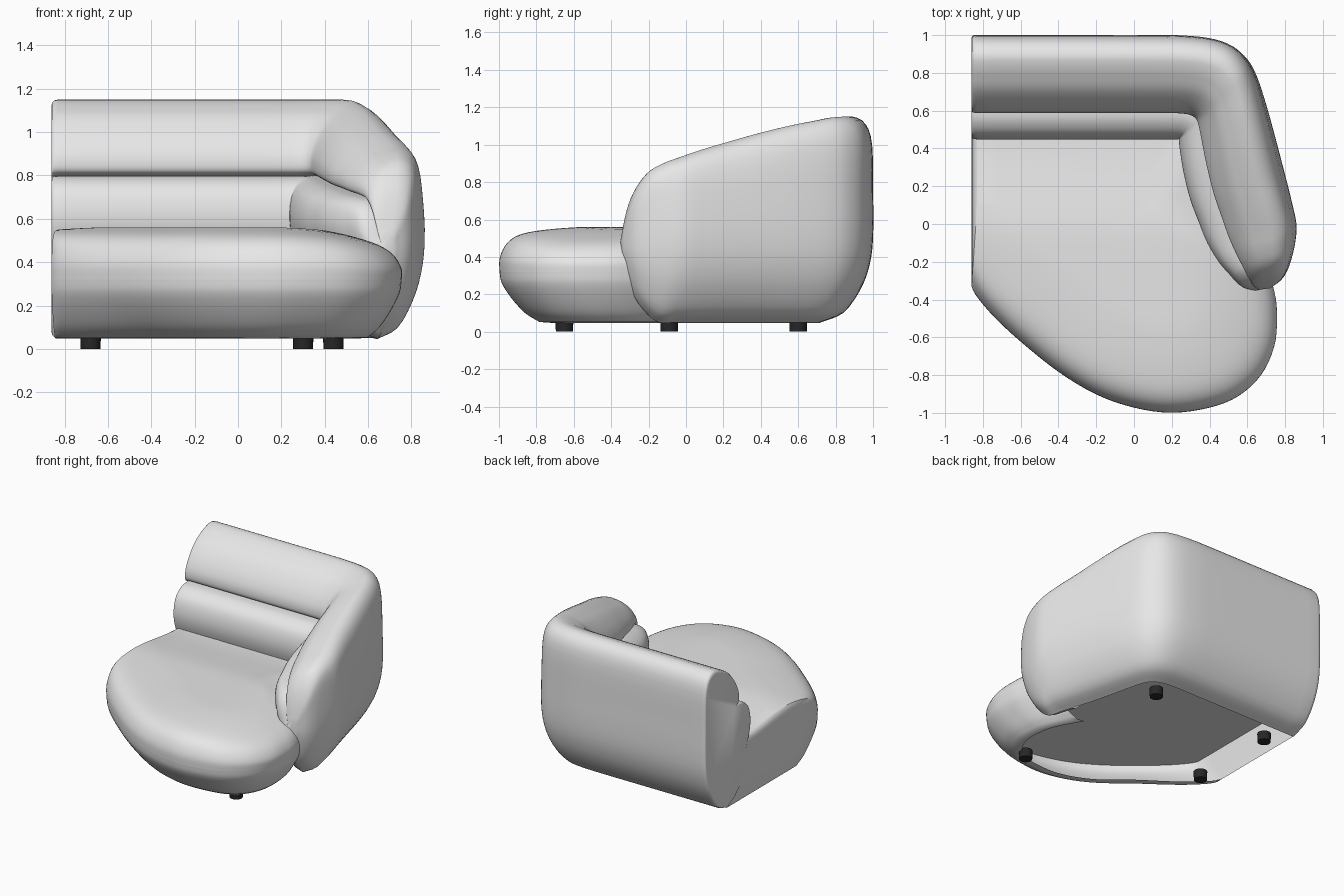
import bpy, bmesh, math
from mathutils import Vector

if "Cube" in bpy.data.objects:
    bpy.data.objects.remove(bpy.data.objects["Cube"])


def material(name, rgb, rough):
    m = bpy.data.materials.new(name)
    m.use_nodes = True
    m.diffuse_color = (*rgb, 1)
    node = m.node_tree.nodes["Principled BSDF"]
    node.inputs["Base Color"].default_value = (*rgb, 1)
    node.inputs["Roughness"].default_value = rough
    return m


fabric = material("light_grey_fabric", (0.8, 0.8, 0.8), 0.8)
black = material("black_plastic", (0.02, 0.02, 0.02), 0.5)


def spline(points, steps):
    """Smooth curve through points of any dimension."""
    p = [Vector(q) for q in points]
    p = [2 * p[0] - p[1]] + p + [2 * p[-1] - p[-2]]
    out = []
    for i in range(1, len(p) - 2):
        a, b, c, d = p[i - 1:i + 3]
        for k in range(steps):
            t = k / steps
            out.append(0.5 * (2 * b + (c - a) * t + (2 * a - 5 * b + 4 * c - d) * t * t
                              + (3 * b - a - 3 * c + d) * t ** 3))
    return out + [p[-2]]


def clamp(t):
    return min(max(t, 0), 1)


def smooth(t):
    t = clamp(t)
    return t * t * (3 - 2 * t)


def loft(name, rings, cyclic=False, caps=(False, False), keep=lambda i, j: True):
    """Skin a list of equal point rings."""
    bm = bmesh.new()
    vs = [[bm.verts.new(q) for q in ring] for ring in rings]
    n = len(rings[0])
    for i in range(len(rings) - 1):
        for j in range(n if cyclic else n - 1):
            if keep(i, j):
                k = (j + 1) % n
                bm.faces.new((vs[i][j], vs[i][k], vs[i + 1][k], vs[i + 1][j]))
    if caps[0]:
        bm.faces.new(vs[0][::-1])
    if caps[1]:
        bm.faces.new(vs[-1])
    bmesh.ops.recalc_face_normals(bm, faces=bm.faces)
    finish(name, bm, fabric)


def finish(name, bm, mat):
    mesh = bpy.data.meshes.new(name)
    bm.to_mesh(mesh)
    bm.free()
    mesh.materials.append(mat)
    ob = bpy.data.objects.new(name, mesh)
    bpy.context.collection.objects.link(ob)
    bpy.ops.object.select_all(action="DESELECT")
    ob.select_set(True)
    bpy.context.view_layer.objects.active = ob
    bpy.ops.object.shade_smooth_by_angle(angle=math.radians(40))


# Backrest and arm section: (depth from outer face, height), two stacked rolls
WIDTH, MID, TOP, BOTTOM = 0.55, 0.45, 1.15, 0.05
outer = spline([(0.28, 0.05), (0.16, 0.1), (0.07, 0.22), (0.02, 0.35), (0, 0.5), (0, 0.75),
                (0.005, 1.0), (0.04, 1.11), (0.11, 1.15), (0.19, 1.13)], 3)
upper_roll = spline([(0.19, 1.13), (0.285, 1.075), (0.36, 0.99), (0.402, 0.91),
                     (0.412, 0.85), (0.4, 0.815), (0.36, 0.8)], 4)
lower_roll = spline([(0.36, 0.8), (0.45, 0.79), (0.52, 0.74), (0.55, 0.65),
                     (0.545, 0.55), (0.5, 0.42)], 4)
underside = spline([(0.5, 0.42), (0.45, 0.2), (0.36, 0.09), (0.28, 0.05)], 3)
section = outer + upper_roll[1:] + lower_roll[1:]
open_from = len(section) - 1
section += underside[1:-1]

# Stations: outer x, y, inner x, y, top height, bottom height, outer lean
path = [(x, 1, x, 0.45, TOP, BOTTOM, 0) for x in (-0.83, -0.5, -0.2, 0.05)]
path += [
    (0.25, 0.997, 0.19, 0.45, TOP, BOTTOM, 0),
    (0.41, 0.98, 0.225, 0.45, TOP, BOTTOM, 0),
    (0.52, 0.94, 0.235, 0.45, TOP, BOTTOM, 0),
    (0.60, 0.87, 0.24, 0.45, 1.145, BOTTOM, 0.01),
    (0.65, 0.78, 0.24, 0.44, 1.13, BOTTOM, 0.02),
    (0.70, 0.63, 0.245, 0.39, 1.105, BOTTOM, 0.03),
    (0.75, 0.45, 0.265, 0.27, 1.065, BOTTOM, 0.04),
    (0.80, 0.26, 0.30, 0.13, 1.015, BOTTOM, 0.05),
    (0.835, 0.12, 0.345, 0.01, 0.975, BOTTOM, 0.05),
    (0.86, 0.0, 0.39, -0.1, 0.935, BOTTOM, 0.05),
    (0.855, -0.09, 0.45, -0.2, 0.9, BOTTOM, 0.05),
    (0.835, -0.18, 0.505, -0.265, 0.85, 0.11, 0.04),
    (0.81, -0.25, 0.55, -0.315, 0.76, 0.2, 0.03),
    (0.775, -0.30, 0.59, -0.34, 0.65, 0.3, 0.01),
    (0.72, -0.34, 0.64, -0.352, 0.52, 0.4, 0),
]


def station_ring(st, shrink=1.0):
    ox, oy, ix, iy, top, bottom, lean = st
    a, b = Vector((ox, oy)), Vector((ix, iy))
    power = 1 + 0.4 * clamp((top - 0.6) / 0.25)
    ring = []
    for d, z in section:
        d, z = 0.25 + (d - 0.25) * shrink, 0.6 + (z - 0.6) * shrink
        if z > MID:
            f = (z - MID) / (TOP - MID)
            h = z - (TOP - top) * f ** power
            d += lean * f * f * (1 - d / WIDTH)
        else:
            h = MID - (MID - z) * (MID - bottom) / (MID - BOTTOM)
        q = a.lerp(b, d / WIDTH)
        ring.append((q.x, q.y, h))
    return ring


rings = [station_ring((x, 1, x, 0.45, TOP, BOTTOM, 0), s)
         for x, s in ((-0.86, 0.95), (-0.857, 0.975), (-0.848, 0.992))]
rings += [station_ring(st) for st in spline(path, 4)]
loft("backrest_and_arm", rings, True, (True, True),
     lambda i, j: j < open_from or rings[i][0][1] < 0.05)

# Seat outline: straight cut side, round front, then hidden under the back
CUT, BACK, CORNER = -0.86, 0.72, -0.33
cut_side = [Vector((CUT, BACK - 0.13 * k)) for k in range(8)]
front = spline([(CUT, CORNER), (-0.83, -0.385), (-0.74, -0.49), (-0.6, -0.62), (-0.4, -0.78),
                (-0.2, -0.9), (0, -0.97), (0.2, -0.997), (0.4, -0.97), (0.55, -0.91),
                (0.67, -0.8), (0.74, -0.65), (0.755, -0.5), (0.74, -0.35), (0.66, -0.1)], 4)
visible = cut_side + front
hidden = [Vector(q) for q in ((0.62, 0.3), (0.5, 0.8), (0.4, 0.86), (-0.2, 0.86), (CUT, 0.86))]
centre = Vector((-0.05, 0.05))


def seat_ring(points, inset, z, toward_centre=0.0, side_weight=1.0):
    ring = []
    for p in points:
        if p.x < CUT + 0.001:
            # Cut side keeps its plane; the front rounding slides along it
            reach = clamp((BACK - p.y) / (BACK - CORNER))
            q = p + Vector((0.07, reach)) * inset
        else:
            t = smooth((p.x - CUT) / 0.4)
            aim = Vector((0.07, 1)).lerp((centre - p).normalized(), t)
            if p.y > 0.5:
                aim = Vector((0, 0))
            q = p + aim * inset * (1 + (side_weight - 1) * smooth((p.x - 0.3) / 0.4))
        q = q.lerp(centre, toward_centre)
        # The top falls away to the arm side and towards the backrest
        drop = 0.22 * max(q.x - 0.15, 0) ** 2 + 0.055 * smooth((q.y + 0.1) / 0.6)
        ring.append((q.x, q.y, z - drop * max(z - 0.32, 0) / 0.24))
    return ring


cushion = spline([(0, 0.32), (0, 0.39), (0.03, 0.46), (0.08, 0.505), (0.16, 0.532),
                  (0.3, 0.55), (0.45, 0.56)], 3)
seat_rings = [seat_ring(visible + hidden, o, z) for o, z in cushion]
seat_rings += [seat_ring(visible + hidden, 0.45, 0.56, t / 8) for t in range(1, 8)]
loft("seat_cushion", seat_rings, True, (True, True))

# Open base skirt with a narrow rim underneath
skirt = spline([(0, 0.32), (0.012, 0.26), (0.065, 0.18), (0.14, 0.1), (0.22, 0.052)], 3)
skirt.append(Vector((0.28, 0.048)))
loft("seat_base", [seat_ring(visible, o, z, side_weight=0.9) for o, z in skirt])

# Feet
for name, x, y in (("foot_back_cut_side", -0.68, 0.6), ("foot_front_cut_side", -0.68, -0.09),
                   ("foot_back_corner", 0.3, 0.6), ("foot_front", 0.44, -0.65)):
    bm = bmesh.new()
    bmesh.ops.create_cone(bm, cap_ends=True, segments=24, radius1=0.046, radius2=0.048, depth=0.065)
    bmesh.ops.translate(bm, verts=bm.verts, vec=(x, y, 0.0325))
    finish(name, bm, black)
